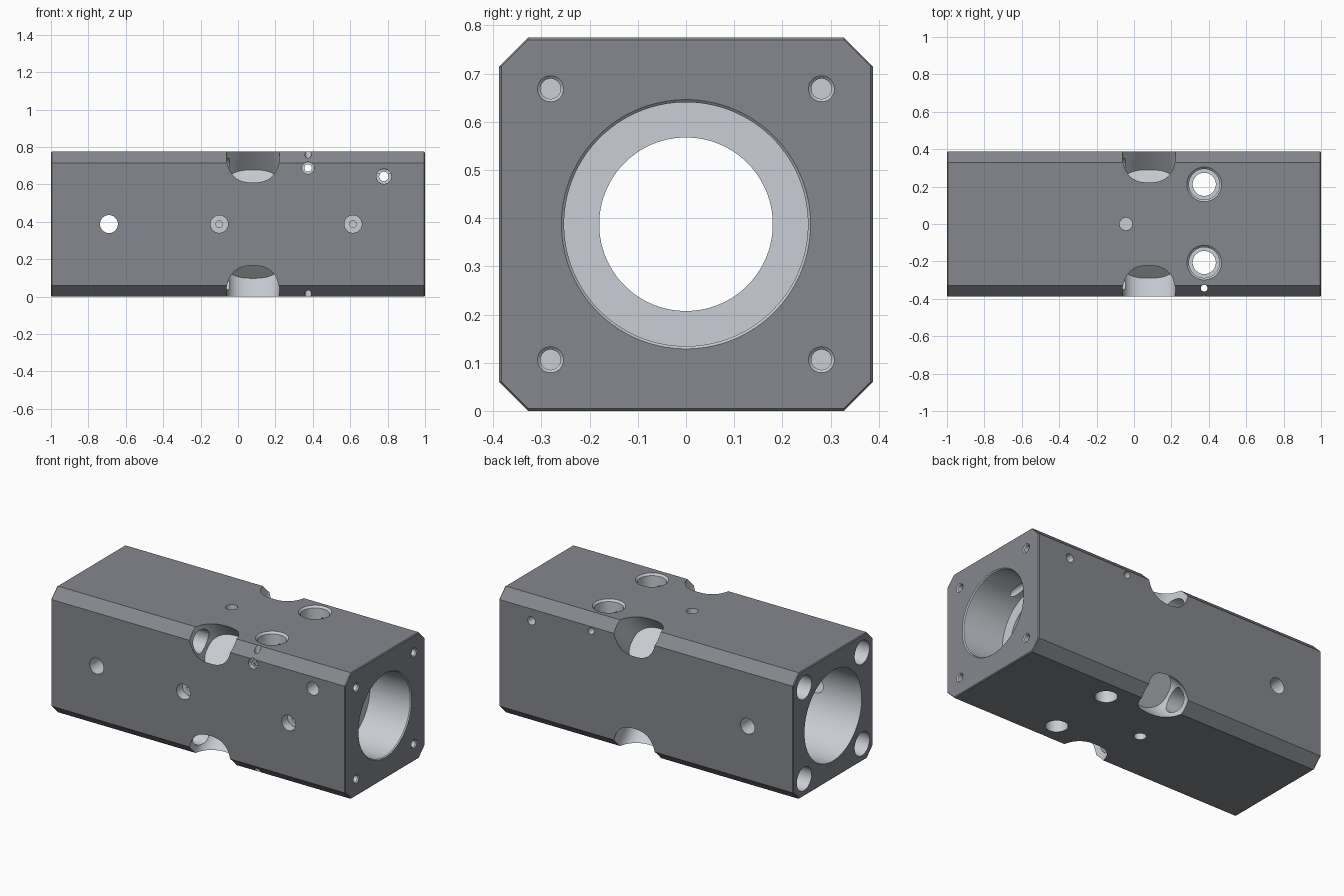
import bpy, bmesh, math
from mathutils import Vector

if "Cube" in bpy.data.objects:
    bpy.data.objects.remove(bpy.data.objects["Cube"])

H = 0.3875      # half of the square section
CH = 0.06       # long edge chamfer


def material(name, rgb):
    m = bpy.data.materials.new(name)
    m.diffuse_color = (*rgb, 1)
    m.use_nodes = True
    m.node_tree.nodes["Principled BSDF"].inputs["Base Color"].default_value = m.diffuse_color
    return m


DARK = material("dark_coating", (0.235, 0.242, 0.27))
BARE = material("machined_metal", (0.59, 0.615, 0.66))


def make_object(name, bm, mat):
    mesh = bpy.data.meshes.new(name)
    bmesh.ops.recalc_face_normals(bm, faces=bm.faces)
    bm.to_mesh(mesh)
    bm.free()
    mesh.materials.append(mat)
    ob = bpy.data.objects.new(name, mesh)
    bpy.context.collection.objects.link(ob)
    return ob


def loft(rings):
    """Closed solid through a list of equal-length point rings."""
    bm = bmesh.new()
    rows = [[bm.verts.new(p) for p in ring] for ring in rings]
    bm.faces.new(rows[0])
    bm.faces.new(rows[-1])
    n = len(rows[0])
    for a, b in zip(rows, rows[1:]):
        for i in range(n):
            j = (i + 1) % n
            bm.faces.new((a[i], a[j], b[j], b[i]))
    return bm


# Chamfered square block, with a tiny break on the end edges
def section(x, h):
    k = H - CH
    return [(x, y, z + H) for y, z in ((k, -h), (h, -k), (h, k), (k, h),
                                       (-k, h), (-h, k), (-h, -k), (-k, -h))]


block = make_object("valve_block", loft([section(-1, H - 0.005), section(-0.995, H),
                                         section(0.995, H), section(1, H - 0.005)]), DARK)


def cut(bm):
    cutter = make_object("cutter", bm, BARE)
    cutter.hide_render = True
    mod = block.modifiers.new("cut", 'BOOLEAN')
    mod.operation = 'DIFFERENCE'
    mod.solver = 'EXACT'
    mod.material_mode = 'TRANSFER'
    mod.object = cutter
    bpy.context.view_layer.objects.active = block
    bpy.ops.object.modifier_apply(modifier=mod.name)
    bpy.data.objects.remove(cutter)


def drill(axis, a, b, steps, n=32):
    """Stepped round hole along x, y or z. a, b are the other two coordinates
    in order (z from the block axis); steps are (position, radius) pairs."""
    rings = []
    for t, r in steps:
        ring = []
        for i in range(n):
            ang = 2 * math.pi * (i + 0.37) / n
            p = [a + r * math.cos(ang), b + r * math.sin(ang)]
            p.insert('xyz'.index(axis), t)
            ring.append((p[0], p[1], p[2] + H))
        rings.append(ring)
    cut(loft(rings))


# Main stepped bore
drill('x', 0, 0, [(-1.1, 0.278), (-0.3, 0.278), (-0.3, 0.18), (0.72, 0.18),
                  (0.72, 0.253), (0.994, 0.253), (1.006, 0.264), (1.1, 0.264)], 96)

# Corner pockets (rounded, slightly squared oval) and their bolt holes
PX, RX, RS, FLOOR = 0.08, 0.143, 0.117, 0.293
for sy in (-1, 1):
    for sz in (-1, 1):
        out = Vector((0, sy, sz)).normalized()
        side = Vector((0, -sz, sy)).normalized()
        oval = []
        for i in range(48):
            t = 2 * math.pi * (i + 0.5) / 48
            c, s = math.cos(t), math.sin(t)
            oval.append(Vector((PX + RX * math.copysign(abs(c) ** 0.8, c), 0, H))
                        + side * RS * math.copysign(abs(s) ** 0.8, s))
        cut(loft([[p + out * d for p in oval] for d in (FLOOR, 0.75)]))
        y, z = 0.281 * sy, 0.281 * sz
        drill('x', y, z, [(-1.1, 0.072), (PX, 0.072)])
        drill('x', y, z, [(0.72, 0.021), (0.994, 0.021), (1.006, 0.033), (1.1, 0.033)])

# Vertical through ports with top counterbores, plus a small edge hole
for y in (0.212, -0.206):
    drill('z', 0.3755, y, [(-0.5, 0.062), (0.27, 0.062), (0.27, 0.082), (H - 0.012, 0.082),
                           (H + 0.008, 0.1), (0.5, 0.1)])
drill('z', 0.375, -0.343, [(-0.5, 0.018), (0.5, 0.018)])

# Cross holes front to back
drill('y', -0.69, 0, [(-0.5, 0.048), (0.5, 0.048)])
drill('y', 0.78, 0.255, [(-0.5, 0.04), (-0.3, 0.04), (-0.3, 0.025), (0.5, 0.025)])
drill('y', 0.3745, 0.30, [(-0.5, 0.032), (-0.365, 0.032), (-0.365, 0.02), (0.5, 0.02)])

# Stepped front ports opening into the bore
for x in (-0.1, 0.615):
    drill('y', x, 0, [(-0.5, 0.047), (-0.33, 0.047), (-0.33, 0.018), (-0.1, 0.018)])

# Blind dowel holes on the top and bottom
for s in (-1, 1):
    drill('z', -0.043, 0, [(0.5 * s, 0.034), (0.3 * s, 0.034)])

bpy.ops.object.select_all(action='DESELECT')
block.select_set(True)
bpy.context.view_layer.objects.active = block
bpy.ops.object.shade_smooth_by_angle(angle=math.radians(25))
